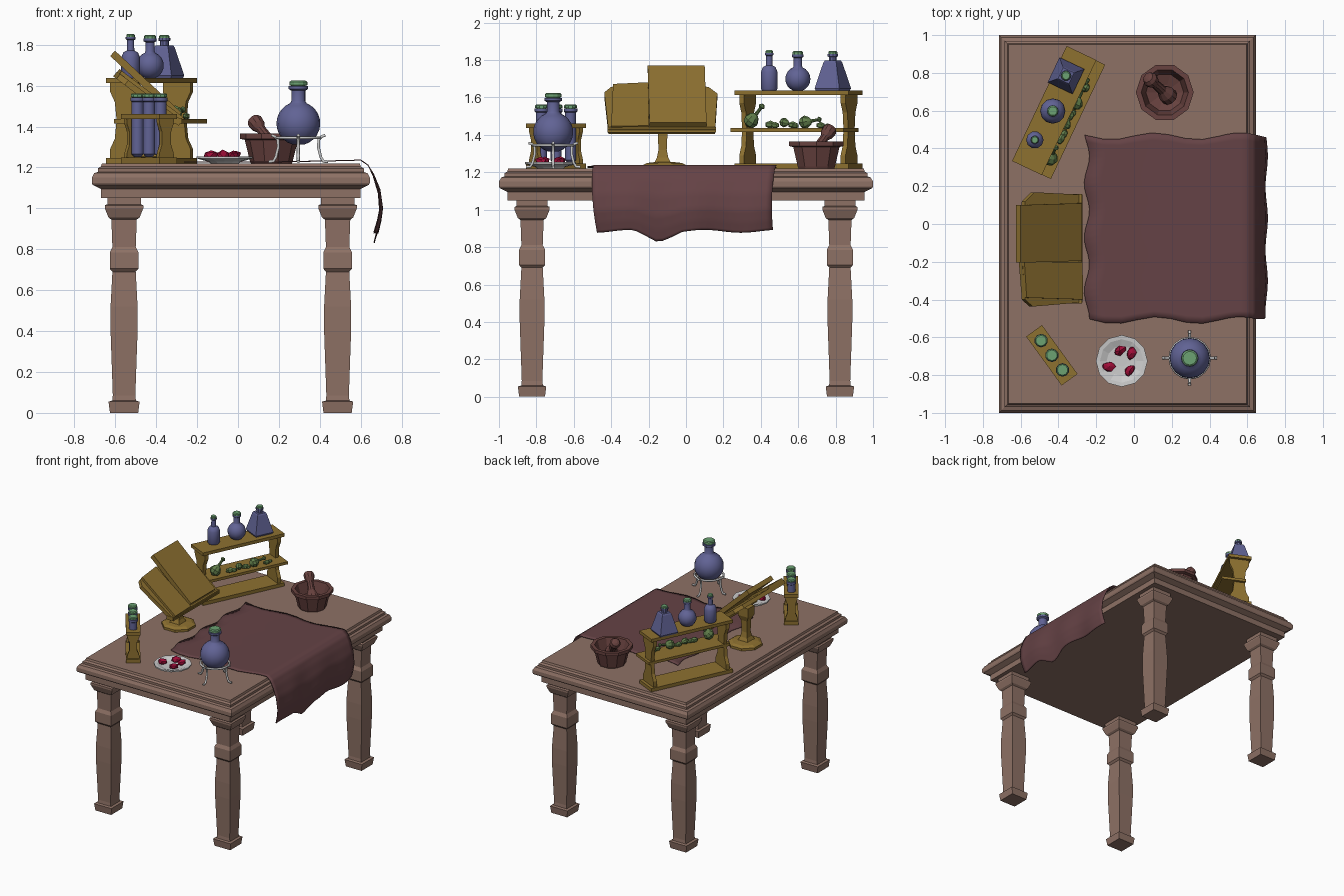
import bpy, bmesh, math, random
from mathutils import Matrix, Vector

if "Cube" in bpy.data.objects:
    bpy.data.objects.remove(bpy.data.objects["Cube"])
random.seed(4)

def mat(name, r, g, b):
    m = bpy.data.materials.new(name)
    m.diffuse_color = (r, g, b, 1)
    m.use_nodes = True
    m.node_tree.nodes["Principled BSDF"].inputs["Base Color"].default_value = m.diffuse_color
    return m
WOOD = mat("brown_wood", .27, .165, .13)
GOLD = mat("ochre_wood", .27, .165, .03)
CLOTH = mat("maroon_cloth", .13, .055, .06)
CLAY = mat("red_clay", .14, .055, .05)
GLASS = mat("blue_glass", .12, .125, .30)
CORK = mat("green_stopper", .15, .36, .17)
HERB = mat("herb_green", .12, .21, .07)
RED = mat("red_gem", .35, .004, .04)
TOP = 1.22

def make(name, bm, m=None, M=Matrix(), smooth=None):
    bmesh.ops.recalc_face_normals(bm, faces=bm.faces)
    me = bpy.data.meshes.new(name)
    bm.to_mesh(me)
    bm.free()
    o = bpy.data.objects.new(name, me)
    bpy.context.collection.objects.link(o)
    o.matrix_world = M
    if m:
        me.materials.append(m)
    if smooth:
        bpy.ops.object.select_all(action='DESELECT')
        o.select_set(True)
        bpy.context.view_layer.objects.active = o
        bpy.ops.object.shade_smooth_by_angle(angle=math.radians(smooth))
    return o

def loft(name, rings, m, M=Matrix(), smooth=None):
    """Skin a list of rings of points and cap both ends."""
    bm = bmesh.new()
    rows = [[bm.verts.new(p) for p in r] for r in rings]
    n = len(rows[0])
    for a, b in zip(rows, rows[1:]):
        for i in range(n):
            bm.faces.new((a[i], a[(i + 1) % n], b[(i + 1) % n], b[i]))
    bm.faces.new(rows[0][::-1])
    bm.faces.new(rows[-1])
    return make(name, bm, m, M, smooth)

def lathe(name, prof, m, M=Matrix(), n=12, smooth=None):
    return loft(name, [[(r * math.cos(2 * math.pi * i / n), r * math.sin(2 * math.pi * i / n), z)
                        for i in range(n)] for r, z in prof], m, M, smooth)

def stack(name, prof, m, M=Matrix()):
    """Rectangular sections (half x, half y, z)."""
    return loft(name, [[(-x, -y, z), (x, -y, z), (x, y, z), (-x, y, z)] for x, y, z in prof], m, M)

def box(name, x0, x1, y0, y1, z0, z1, m, M=Matrix()):
    return loft(name, [[(x0, y0, z), (x1, y0, z), (x1, y1, z), (x0, y1, z)] for z in (z0, z1)], m, M)

def at(x, y, z=0, rot=0):
    return Matrix.Translation((x, y, z)) @ Matrix.Rotation(rot, 4, 'Z')

def ball(r, z, a0, a1, k):
    """Arc of a sphere as lathe profile, angles in degrees of latitude."""
    return [(r * math.cos(math.radians(a0 + (a1 - a0) * i / k)),
             z + r * math.sin(math.radians(a0 + (a1 - a0) * i / k))) for i in range(k + 1)]

def tube(name, pts, r, m=None, closed=False):
    cu = bpy.data.curves.new(name, 'CURVE')
    cu.dimensions, cu.bevel_depth, cu.bevel_resolution, cu.use_fill_caps = '3D', r, 1, True
    s = cu.splines.new('POLY')
    s.points.add(len(pts) - 1)
    for p, q in zip(s.points, pts):
        p.co = (*q, 1)
    s.use_cyclic_u = closed
    o = bpy.data.objects.new(name, cu)
    bpy.context.collection.objects.link(o)
    if m:
        cu.materials.append(m)

# Table top with stepped moulding
stack("table_top", [(.68 - i, 1 - i, z) for i, z in (
    (.045, 1.05), (.045, 1.095), (.035, 1.1), (.005, 1.115), (0, 1.125), (0, 1.15), (.012, 1.172),
    (.03, 1.178), (.03, 1.195), (.045, 1.205), (.05, TOP), (.06, TOP))], WOOD, at(-.035, 0))

# Four turned square legs
leg = ((.069, 0), (.076, .055), (.058, .06), (.055, .085), (.066, .4), (.066, .52), (.057, .69),
       (.07, .705), (.07, .785), (.057, .81), (.062, .945), (.076, .955), (.094, 1.0), (.094, 1.015), (.082, 1.02), (.082, 1.055))
for sx, xn in ((-1, "left"), (1, "right")):
    for sy, yn in ((-1, "front"), (1, "back")):
        stack(f"{yn}_{xn}_leg", [(r, r, z) for r, z in leg], WOOD, at(-.035 + sx * .522, sy * .823))

# Draped cloth
path = [(-.25, 1.226), (.1, 1.226), (.45, 1.232), (.6, 1.236), (.635, 1.212), (.662, 1.165),
        (.69, 1.09), (.7, 1.0), (.69, .94), (.675, .885)]
bm = bmesh.new()
rows, NS, NT = [], 36, 28
for i in range(NS + 1):
    f = i / NS * (len(path) - 1)
    k = min(int(f), len(path) - 2)
    a, b = path[k], path[k + 1]
    x0, z0 = a[0] + (b[0] - a[0]) * (f - k), a[1] + (b[1] - a[1]) * (f - k)
    hang = max(0, (1.2 - z0) / .32)
    row = []
    for j in range(NT + 1):
        t = j / NT
        y = -.51 + .975 * t + (.018 * math.sin(x0 * 14) + .035 * hang * (1 - t)) * abs(2 * t - 1) ** 3
        x = x0 + .014 * math.sin(y * 22) * max(0, 1 - f / 2) + .010 * hang * math.sin(y * 19 + 1)
        z = z0 + hang * (.008 * math.sin(y * 16) - .055 * max(0, 1 - abs(y + .15) / .13))
        row.append(bm.verts.new((x, y, z)))
    rows.append(row)
for a, b in zip(rows, rows[1:]):
    for j in range(NT):
        bm.faces.new((a[j], b[j], b[j + 1], a[j + 1]))
cl = make("draped_cloth", bm, CLOTH, smooth=40)
sol = cl.modifiers.new("thickness", 'SOLIDIFY')
sol.thickness, sol.offset = .005, 0

# Mortar and pestle
lathe("mortar", [(.1, 0), (.105, .012), (.13, .115), (.153, .12), (.153, .145), (.125, .145),
                 (.1, .06), (.04, .04)], CLAY, at(.163, .697, TOP), 10)
lo, hi = Vector((.185, .675, 1.29)), Vector((.075, .775, 1.435))
q = (hi - lo).to_track_quat('Z', 'Y').to_matrix().to_4x4()
lathe("pestle", [(.02, -.03), (.045, -.01), (.045, .03), (.027, .07), (.024, .14), (.037, .165),
                 (.04, .19), (.03, .21), (.012, .217)], CLAY, Matrix.Translation(lo) @ q, 10)

# Shelf rack: local x runs along the shelf, local -y is its open front
S = at(-.40, .59, 0, math.radians(64.6))
box("rack_base", -.337, .337, -.062, .112, TOP, 1.247, GOLD, S)
box("rack_top_shelf", -.337, .337, -.062, .112, 1.612, 1.637, GOLD, S)
box("rack_middle_shelf", -.335, .335, -.115, .07, 1.415, 1.436, GOLD, S)
side = [(-.05, 1.245), (-.05, 1.29), (-.025, 1.34), (-.015, 1.43), (-.025, 1.52), (-.05, 1.57), (-.05, 1.615)]
for u in (-.3, .3):
    loft("rack_side", [[(u - .014, y, z), (u + .014, y, z), (u + .014, .05 - y, z), (u - .014, .05 - y, z)]
                       for y, z in side], GOLD, S)

# Bottles on the rack
ZB = 1.637
def stopper(x, y, z, r):
    lathe("stopper", [(r * .8, -.02), (r * .8, 0), (r * 1.15, .002), (r * 1.15, .014), (r * .9, .02)], CORK, at(x, y, z), 10)
stack("pyramid_flask", [(r, r, z) for r, z in ((.068, 0), (.073, .012), (.038, .15), (.032, .16))],
      GLASS, at(-.36, .785, ZB, math.radians(64.6)))
lathe("pyramid_flask_neck", [(.022, .15), (.022, .18), (.029, .183), (.029, .195)], GLASS, at(-.36, .785, ZB), 10)
stopper(-.36, .785, 1.828, .022)
lathe("round_bottle", ball(.067, .062, -68, 68, 8) + [(.023, .13), (.022, .175), (.031, .18), (.031, .193)],
      GLASS, at(-.43, .598, ZB), 12, 40)
stopper(-.43, .598, 1.828, .026)
lathe("slim_bottle", [(.04, 0), (.046, .01), (.046, .1), (.036, .125), (.018, .135), (.017, .185), (.024, .19), (.024, .2)],
      GLASS, at(-.525, .445, ZB), 10, 40)
stopper(-.525, .445, 1.833, .018)

# Herbs: bulbs with stalks lying on the middle shelf
for u, h, r, ang in ((-.235, .04, .042, 40), (-.04, .028, .026, 100), (.085, .03, .036, 80)):
    M = S @ Matrix.Translation((u, -.065, 1.438 + h)) @ Matrix.Rotation(math.radians(ang), 4, 'Y')
    lathe("herb_bulb", [(.006, -r), (r * .8, -r * .6), (r, 0), (r * .7, r * .6), (r * .25, r), (r * .22, r * 2), (r * .45, r * 2.3), (r * .2, r * 2.6)],
          HERB, M, 8)
for u, r in ((-.12, .022), (-.09, .018), (.01, .02), (.03, .014), (.18, .018), (.215, .014)):
    bm = bmesh.new()
    bmesh.ops.create_icosphere(bm, subdivisions=1, radius=r)
    make("herb_bud", bm, HERB, S @ Matrix.Translation((u, -.06 + random.uniform(-.02, .02), 1.435 + r * .9)) @ Matrix.Diagonal((1.5, 1, 1, 1)))

# Lectern: foot, column, ledge, boards
lathe("lectern_foot", [(.125, 0), (.125, .018), (.1, .03), (.05, .035)], GOLD, at(-.44, -.115, TOP, math.pi / 8), 8)
stack("lectern_column", [(.045, .045, 0), (.03, .03, .03), (.024, .022, .07), (.026, .026, .16), (.045, .04, .2), (.045, .04, .27)],
      GOLD, at(-.44, -.125, 1.25))
box("lectern_ledge", -.335, -.275, -.42, .16, 1.412, 1.442, GOLD)

# Tilted boards: local x runs down the slope
def slope(x, z, deg):
    return Matrix.Translation((x, 0, z)) @ Matrix.Rotation(math.radians(deg), 4, 'Y')
def slab(name, pts, t, M):
    loft(name, [[(x, y, z) for x, y in pts] for z in (0, t)], GOLD, M)
slab("book_back_board", [(0, -.2), (.02, -.4), (.07, -.437), (.4, -.415), (.4, .155), (.08, .168), (.02, .12)],
     .03, slope(-.61, 1.645, 37))
slab("open_book_left", [(.005, -.2), (.02, -.39), (.395, -.4), (.39, -.2)], .018, slope(-.595, 1.67, 37))
slab("open_book_right", [(0, -.205), (0, .1), (.445, .11), (.445, -.195)], .035, slope(-.625, 1.745, 43))

# Test tube rack
R = at(-.435, -.695, 0, math.radians(-54))
box("tube_rack_base", -.16, .16, -.052, .052, TOP, 1.248, GOLD, R)
box("tube_rack_top", -.16, .16, -.052, .052, 1.437, 1.462, GOLD, R)
for u in (-.135, .135):
    loft("tube_rack_side", [[(u - .011, -w, z), (u + .011, -w, z), (u + .011, w, z), (u - .011, w, z)] for w, z in
                            ((.045, 1.247), (.043, 1.27), (.028, 1.31), (.028, 1.375), (.043, 1.415), (.045, 1.438))], GOLD, R)
for k in (-1, 0, 1):
    T = R @ Matrix.Translation((k * .096, 0, 1.25))
    lathe("test_tube", [(.015, 0), (.03, .015), (.03, .27), (.036, .275), (.036, .292)], GLASS, T, 10, 40)
    lathe("tube_stopper", [(.027, .28), (.027, .293), (.034, .295), (.034, .306), (.028, .312)], CORK, T, 10)

# Plate of gems (plate left grey)
lathe("plate", [(.07, 0), (.08, .008), (.137, .024), (.137, .034), (.115, .032), (.08, .018), (.03, .016)], None, at(-.065, -.725, TOP), 12)
for x, y, a in ((-.075, -.672, .6), (-.012, -.685, 1.3), (-.13, -.755, 0), (-.022, -.775, .9)):
    bm = bmesh.new()
    bmesh.ops.create_icosphere(bm, subdivisions=1, radius=.028)
    for v in bm.verts:
        v.co *= random.uniform(.85, 1.2)
    make("gem", bm, RED, at(x, y, 1.26, a) @ Matrix.Diagonal((1.35, .9, .85, 1)))

# Large flask on a four-legged stand (stand left grey)
F = at(.295, -.71)
lathe("large_flask", ball(.107, 1.415, -75, 68, 10) + [(.034, 1.525), (.034, 1.575), (.047, 1.583), (.047, 1.597)], GLASS, F, 16, 40)
lathe("large_flask_stopper", [(.036, 1.59), (.036, 1.6), (.044, 1.602), (.044, 1.618), (.036, 1.624)], CORK, F, 12)
tube("stand_ring", [(.295 + .105 * math.cos(i * math.pi / 8), -.71 + .105 * math.sin(i * math.pi / 8), 1.345) for i in range(16)], .008, None, True)
for k in range(4):
    c, s = math.cos(k * math.pi / 2), math.sin(k * math.pi / 2)
    tube("stand_leg", [(.295 + c * r, -.71 + s * r, z) for r, z in
                       ((.132, 1.357), (.115, 1.352), (.1, 1.335), (.098, 1.3), (.11, 1.25), (.122, 1.23), (.145, 1.228))], .008)
